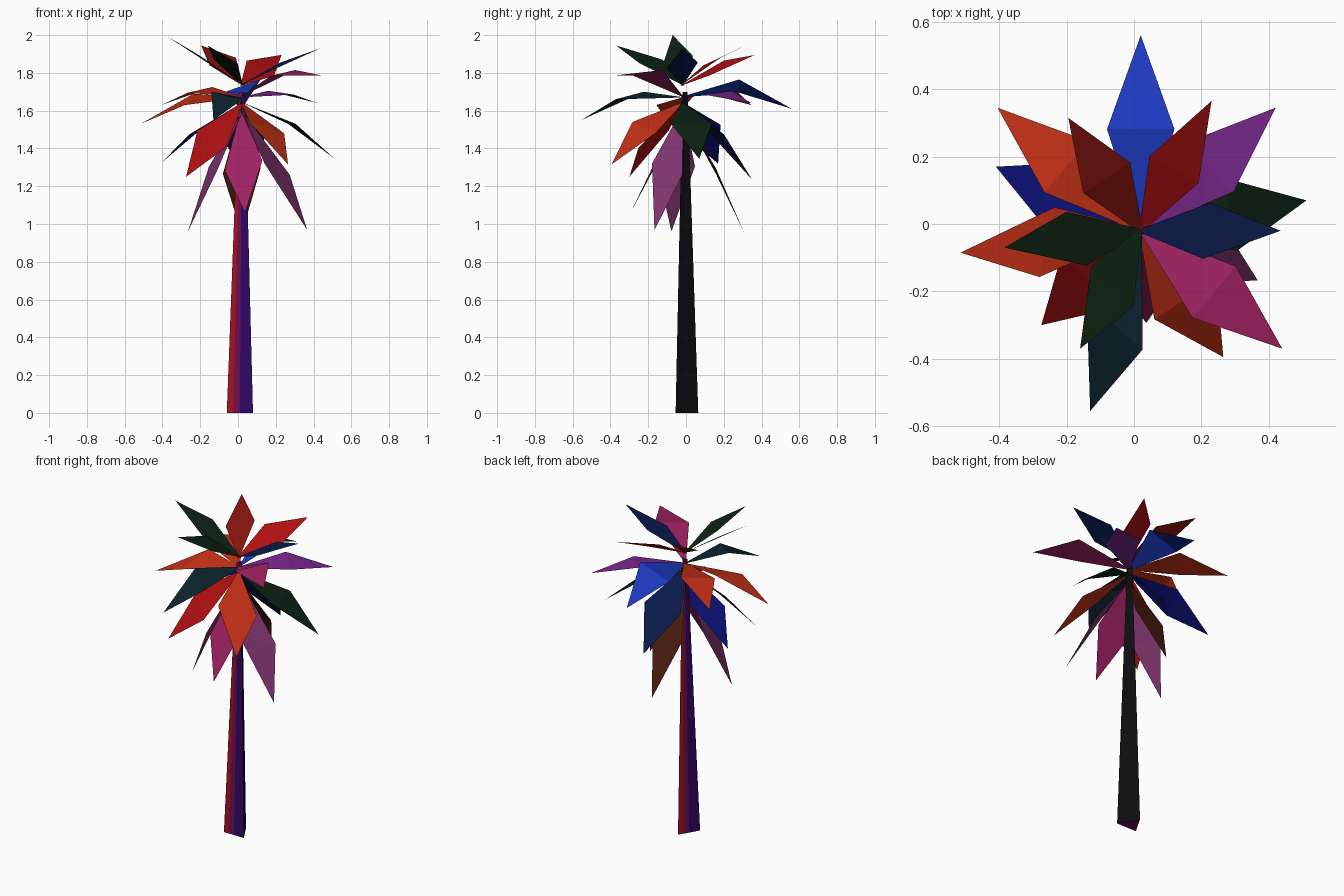
import bpy, math
from mathutils import Vector

if "Cube" in bpy.data.objects:
    bpy.data.objects.remove(bpy.data.objects["Cube"])

PALETTE = {
    'red': (0.42, 0.005, 0.006, 1), 'orange': (0.55, 0.03, 0.008, 1),
    'rust': (0.22, 0.006, 0.004, 1), 'brown': (0.07, 0.012, 0.005, 1),
    'pink': (0.34, 0.015, 0.12, 1), 'violet': (0.19, 0.02, 0.26, 1),
    'purple': (0.22, 0.035, 0.16, 1), 'blue': (0.012, 0.04, 0.52, 1),
    'navy': (0.004, 0.006, 0.20, 1), 'dark_blue': (0.003, 0.01, 0.07, 1),
    'green': (0.004, 0.016, 0.006, 1), 'teal': (0.004, 0.018, 0.027, 1),
    'crimson': (0.38, 0.006, 0.012, 1), 'plum': (0.16, 0.004, 0.08, 1),
    'indigo': (0.03, 0.002, 0.13, 1), 'black': (0.004, 0.004, 0.006, 1),
}
mats = {}
for key, col in PALETTE.items():
    mats[key] = bpy.data.materials.new(key)
    mats[key].diffuse_color = col


def make(name, verts, faces, colors):
    me = bpy.data.meshes.new(name)
    me.from_pydata(verts, [], faces)
    names = list(dict.fromkeys(colors))
    for c in names:
        me.materials.append(mats[c])
    for poly, c in zip(me.polygons, colors):
        poly.material_index = names.index(c)
    ob = bpy.data.objects.new(name, me)
    bpy.context.collection.objects.link(ob)
    return ob


# three-sided tapering trunk, each side coloured in vertical strips
STRIPS = 4


def ring(cx, cy, z, r):
    pts = [Vector((cx + r * math.cos(math.radians(a)), cy + r * math.sin(math.radians(a)), z))
           for a in (90, 210, 330)]
    return [pts[i].lerp(pts[(i + 1) % 3], k / STRIPS) for i in range(3) for k in range(STRIPS)]


n = 3 * STRIPS
shade = ['crimson', 'plum', 'indigo', 'indigo']
make('trunk', ring(0.01, -0.015, 0, 0.08) + ring(0.02, -0.01, 1.70, 0.018),
     [(i, (i + 1) % n, (i + 1) % n + n, i + n) for i in range(n)]
     + [tuple(reversed(range(n))), tuple(range(n, 2 * n))],
     shade + shade + ['black'] * STRIPS + ['plum', 'plum'])


# kite-shaped leaf, folded across its widest line
def leaf(name, base_z, half, frac, tip, mid_z, twist, color, skew=0):
    root = Vector((0.02, -0.02, base_z))
    tip = Vector(tip)
    out = Vector((tip.x - root.x, tip.y - root.y, 0))
    d = out.normalized()
    side = Vector((-d.y, d.x, 0)) * half + d * skew + Vector((0, 0, twist / 2))
    mid = root + out * frac
    mid.z = mid_z
    make(name, [root - d * 0.015, mid + side, mid - side, tip],
         [(0, 2, 1), (1, 2, 3)], [color, color])


# each layer: base height, half width, fold position,
# then leaves as (tip, fold height, twist, colour, optional skew)
LAYERS = {
    'upper_leaf': (1.73, 0.083, 0.47, [
        ((-0.385, -0.07, 2.0), 1.865, -0.05, 'green', -0.02),
        ((-0.16, -0.37, 1.945), 1.86, -0.02, 'green', 0.025),
        ((-0.195, 0.315, 1.945), 1.86, -0.04, 'rust'),
        ((0.23, 0.365, 1.895), 1.825, 0.08, 'red'),
        ((0.435, -0.02, 1.93), 1.84, 0.03, 'dark_blue', 0.01)]),
    'middle_leaf': (1.67, 0.10, 0.52, [
        ((0.44, -0.37, 1.787), 1.80, 0.03, 'pink'),
        ((0.42, 0.345, 1.64), 1.695, 0.02, 'violet'),
        ((-0.13, -0.555, 1.55), 1.68, -0.04, 'teal', 0.05),
        ((-0.515, -0.085, 1.53), 1.66, -0.06, 'orange', 0.035),
        ((-0.405, 0.345, 1.63), 1.71, -0.03, 'orange'),
        ((0.02, 0.56, 1.61), 1.73, -0.07, 'blue')]),
    'lower_leaf': (1.65, 0.11, 0.54, [
        ((0.512, 0.07, 1.345), 1.53, 0, 'green'),
        ((0.265, -0.395, 1.315), 1.51, -0.06, 'orange'),
        ((-0.275, -0.30, 1.25), 1.45, -0.09, 'red'),
        ((-0.41, 0.17, 1.32), 1.50, -0.05, 'navy'),
        ((0.05, 0.35, 1.235), 1.46, -0.03, 'dark_blue', -0.03)]),
    'hanging_leaf': (1.62, 0.10, 0.54, [
        ((0.367, -0.167, 0.967), 1.29, -0.06, 'purple', 0.03),
        ((-0.265, -0.077, 0.96), 1.29, -0.03, 'purple'),
        ((0.02, 0.31, 0.95), 1.28, -0.03, 'brown'),
        ((0.037, -0.293, 1.06), 1.31, 0.05, 'pink')]),
}
for name, (base_z, half, frac, leaves) in LAYERS.items():
    for i, spec in enumerate(leaves, 1):
        leaf(f'{name}_{i}', base_z, half, frac, *spec)

for m in bpy.data.materials:
    if m.users and not m.is_grease_pencil:
        m.use_nodes = True
        m.node_tree.nodes["Principled BSDF"].inputs["Base Color"].default_value = m.diffuse_color
